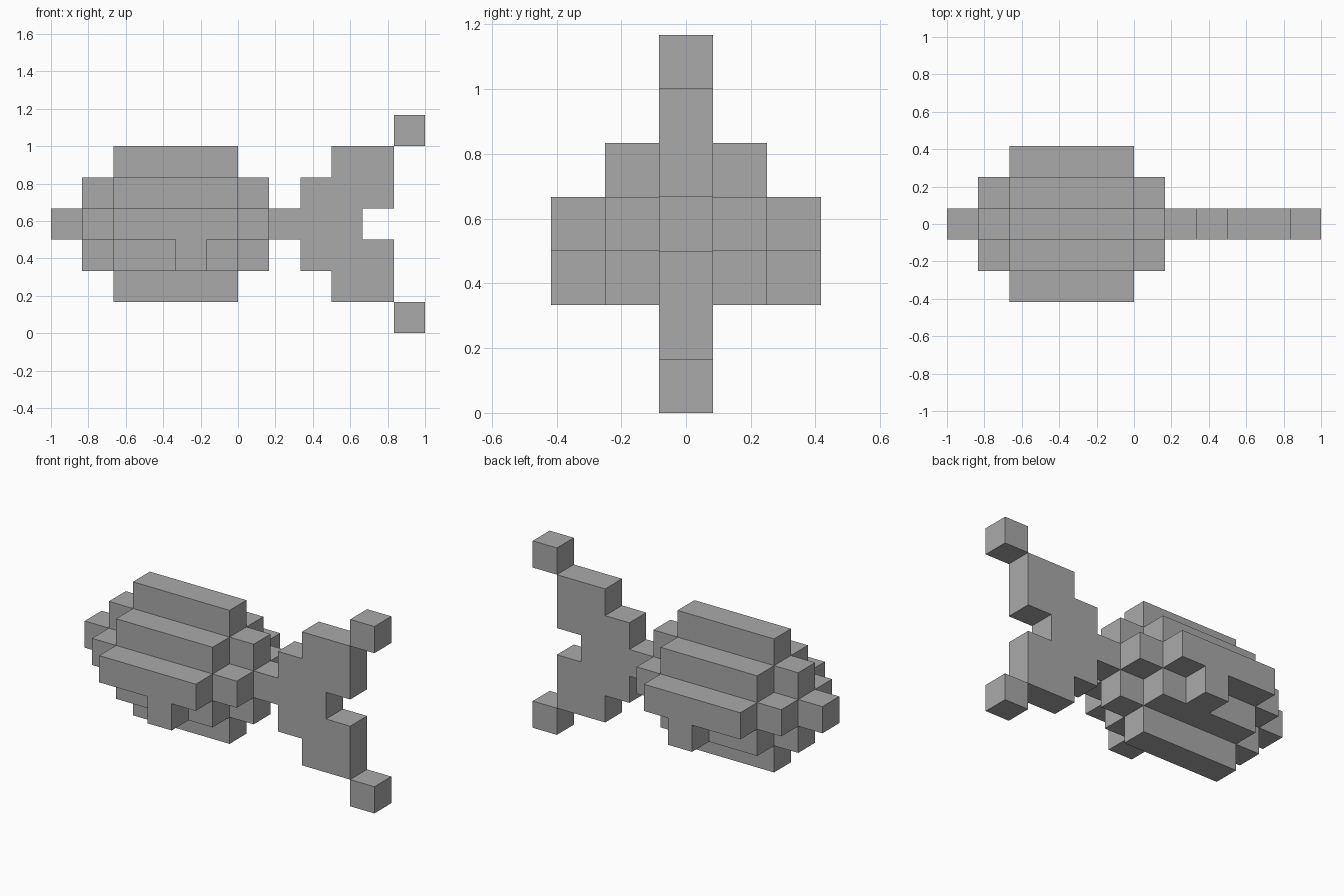
import bpy, bmesh
from mathutils import Vector

cube = bpy.data.objects.get("Cube")
if cube:
    bpy.data.objects.remove(cube, do_unlink=True)

U = 1 / 6  # edge length of one block

grey = bpy.data.materials.new("plain_grey")
grey.use_nodes = True
colour = (0.4, 0.4, 0.4, 1)
grey.diffuse_color = colour
grey.node_tree.nodes["Principled BSDF"].inputs["Base Color"].default_value = colour


def blocks(x0, x1, side, z0, z1):
    """Cells in x0..x1, -side..side and z0..z1, all inclusive."""
    return {(x, y, z) for x in range(x0, x1 + 1)
            for y in range(-side, side + 1) for z in range(z0, z1 + 1)}


def both_sides(cells):
    return cells | {(x, -y, z) for x, y, z in cells}


# Rounded body: stepped bars around a central core, with a nose block
body = (blocks(2, 5, 0, 1, 5) | blocks(2, 5, 1, 2, 4) | blocks(2, 5, 2, 3, 3)
        | blocks(1, 6, 0, 2, 4) | blocks(1, 6, 1, 3, 3) | blocks(0, 0, 0, 3, 3))

# Single block hanging below each side bar
side_fins = both_sides({(4, 2, 2)})

# Forked tail, mirrored top to bottom about the middle layer
lobe = blocks(8, 10, 0, 4, 4) | blocks(9, 10, 0, 5, 5)
tip = blocks(11, 11, 0, 6, 6)
tail = blocks(7, 9, 0, 3, 3)
for part in (lobe, tip):
    tail |= part | {(x, y, 6 - z) for x, y, z in part}

parts = {"body": body, "side_fins": side_fins, "tail": tail}
solid = set().union(*parts.values())


def build(name, cells):
    """Make the outer skin of the cells, with flat areas merged."""
    bm = bmesh.new()
    for c in sorted(cells):
        for axis in range(3):
            for sign in (-1, 1):
                n = [0, 0, 0]
                n[axis] = sign
                if tuple(a + b for a, b in zip(c, n)) in solid:
                    continue
                normal = Vector(n)
                u = Vector((n[2], n[0], n[1]))
                v = normal.cross(u)
                mid = Vector((c[0] - 5.5, c[1], c[2] + 0.5)) + normal / 2
                corners = [mid + (a * u + b * v) / 2
                           for a, b in ((-1, -1), (1, -1), (1, 1), (-1, 1))]
                bm.faces.new([bm.verts.new(p * U) for p in corners])
    bmesh.ops.remove_doubles(bm, verts=bm.verts, dist=0.001)
    bmesh.ops.dissolve_limit(bm, angle_limit=0.01, verts=bm.verts, edges=bm.edges)
    mesh = bpy.data.meshes.new(name)
    bm.to_mesh(mesh)
    bm.free()
    mesh.materials.append(grey)
    bpy.context.collection.objects.link(bpy.data.objects.new(name, mesh))


for name, cells in parts.items():
    build(name, cells)
